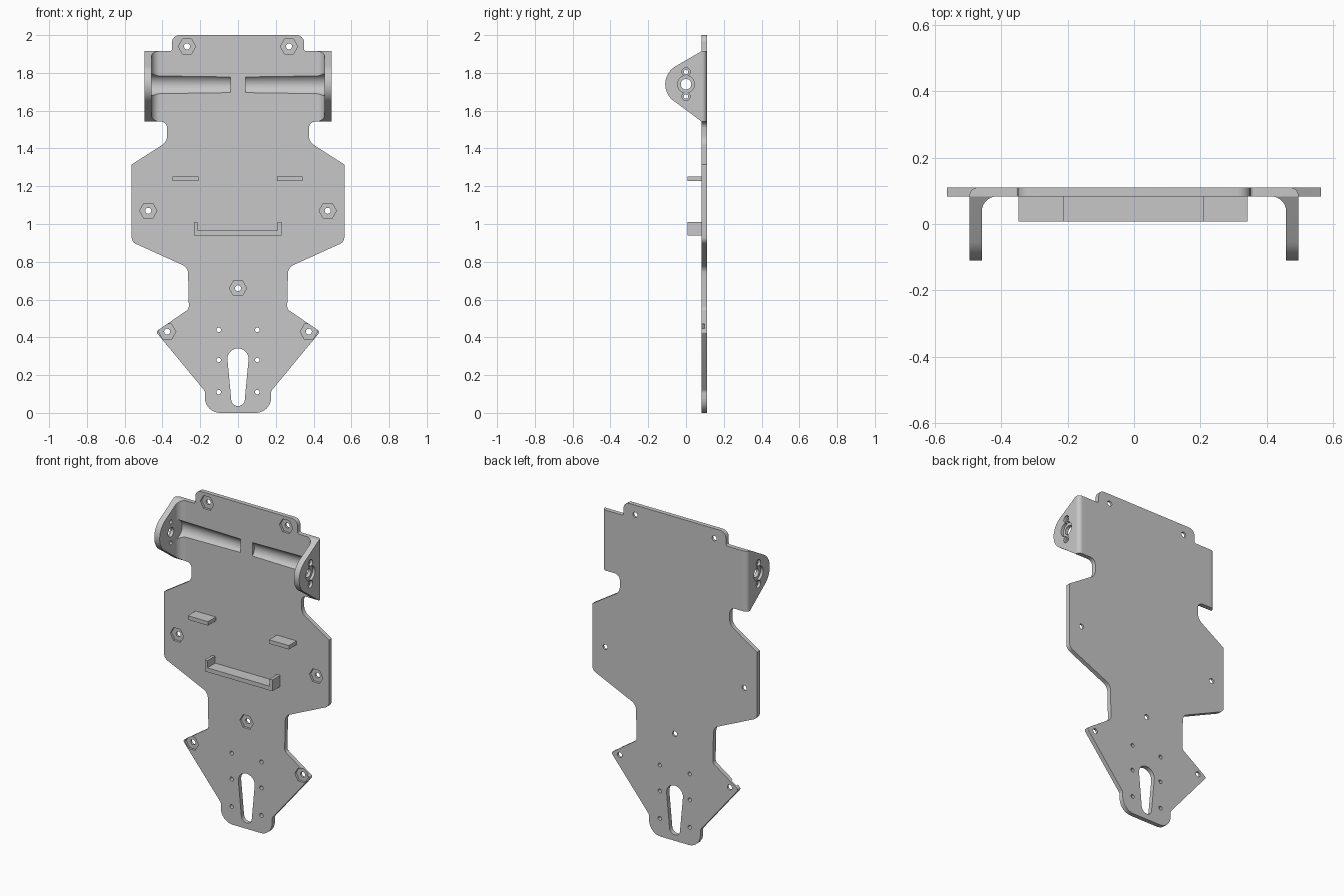
import bpy, bmesh, math
from mathutils import Vector

cube = bpy.data.objects.get("Cube")
if cube:
    bpy.data.objects.remove(cube, do_unlink=True)

grey = bpy.data.materials.new("plain grey")
grey.use_nodes = True
COLOUR = (0.57, 0.57, 0.57, 1)
grey.diffuse_color = COLOUR
grey.node_tree.nodes["Principled BSDF"].inputs["Base Color"].default_value = COLOUR

FRONT, BACK = 0.083, 0.11      # faces of the base plate
PIVOT = 1.74                   # height of the side pivot holes


def rounded(corners, steps=8):
    """Closed outline from (u, v, radius) corners."""
    out = []
    for i, (u, v, r) in enumerate(corners):
        p = Vector((u, v))
        if r == 0:
            out.append(p)
            continue
        a = (Vector(corners[i - 1][:2]) - p).normalized()
        b = (Vector(corners[(i + 1) % len(corners)][:2]) - p).normalized()
        half = a.angle(b) / 2
        middle = (a + b).normalized()
        centre = p + middle * r / math.sin(half)
        s = (p + a * r / math.tan(half) - centre) / r
        e = (p + b * r / math.tan(half) - centre) / r
        sweep = math.pi - 2 * half
        for k in range(steps + 1):
            t = k / steps
            way = s * math.sin((1 - t) * sweep) + e * math.sin(t * sweep)
            out.append(centre + way.normalized() * r)
    return out


def circle(u, v, r, n=24):
    return [Vector((u + r * math.cos(math.tau * k / n),
                    v + r * math.sin(math.tau * k / n))) for k in range(n)]


def prism(name, outline, axis, lo, hi, outline2=None):
    """Extrude an outline along an axis, with an optional different end."""
    place = {"X": lambda p, d: (d, p[0], p[1]),
             "Y": lambda p, d: (p[0], d, p[1]),
             "Z": lambda p, d: (p[0], p[1], d)}[axis]
    bm = bmesh.new()
    a = [bm.verts.new(place(p, lo)) for p in outline]
    b = [bm.verts.new(place(p, hi)) for p in outline2 or outline]
    bm.faces.new(a)
    bm.faces.new(b)
    for i in range(len(a)):
        bm.faces.new((a[i - 1], a[i], b[i], b[i - 1]))
    bmesh.ops.recalc_face_normals(bm, faces=bm.faces)
    mesh = bpy.data.meshes.new(name)
    bm.to_mesh(mesh)
    bm.free()
    mesh.materials.append(grey)
    ob = bpy.data.objects.new(name, mesh)
    bpy.context.collection.objects.link(ob)
    return ob


def box(name, x0, x1, z0, z1):
    return prism(name, [(x0, z0), (x1, z0), (x1, z1), (x0, z1)], "Y", 0.007, 0.09)


def combine(target, other, operation):
    bpy.context.view_layer.objects.active = target
    mod = target.modifiers.new("combine", "BOOLEAN")
    mod.operation, mod.solver, mod.object = operation, "EXACT", other
    bpy.ops.object.modifier_apply(modifier=mod.name)
    bpy.data.objects.remove(other, do_unlink=True)


def cut(target, outline, axis, lo, hi, outline2=None):
    combine(target, prism("cutter", outline, axis, lo, hi, outline2), "DIFFERENCE")


# Base plate
half = [(0.35, 2, 0.04), (0.35, 1.915, 0.01), (0.45, 1.915, 0), (0.45, 1.542, 0),
        (0.375, 1.542, 0.035), (0.375, 1.435, 0.06), (0.563, 1.315, 0),
        (0.563, 0.905, 0.04), (0.265, 0.77, 0.05), (0.26, 0.55, 0.03),
        (0.435, 0.43, 0.012), (0.175, 0.115, 0.03), (0.175, 0, 0.08)]
outline = half + [(-x, z, r) for x, z, r in reversed(half)]
plate = prism("base_plate", rounded(outline), "Y", FRONT, BACK)

# Side ears: curved angle section trimmed to a rounded triangle, with pivot holes
trim = [(0.13, 1.915), (FRONT, 1.915)]
trim += [(0.11 * math.cos(math.radians(a)), PIVOT + 0.11 * math.sin(math.radians(a)))
         for a in range(120, 241, 6)]
trim += [(FRONT, 1.542), (0.13, 1.542)]
for s in (1, -1):
    section = [(0.411, BACK, 0), (0.495, BACK, 0.025), (0.495, -0.2, 0),
               (0.458, -0.2, 0), (0.458, FRONT, 0.045), (0.411, FRONT, 0)]
    section = rounded([(s * x, y, r) for x, y, r in section])
    ear = prism("side_ear", section, "Z", 1.5, 1.95)
    combine(ear, prism("trim", trim, "X", s * 0.3, s * 0.6), "INTERSECT")
    for dz, bore, sink in ((0, 0.028, 0.045), (0.065, 0.012, 0.022), (-0.065, 0.012, 0.022)):
        cut(ear, circle(0, PIVOT + dz, bore), "X", s * 0.44, s * 0.52)
        cut(ear, circle(0, PIVOT + dz, sink), "X", s * 0.478, s * 0.52)
    combine(plate, ear, "UNION")

    # Tapered groove running to each ear
    cut(plate, circle(0.05, PIVOT - 0.003, 0.053, 48), "X", s * 0.04, s * 0.457,
        circle(0.05, PIVOT - 0.003, 0.058, 48))

# Hexagonal nut pockets with bolt holes
for x, z in ((0.27, 1.94), (0.475, 1.07), (0, 0.66), (0.375, 0.43)):
    for s in ((1, -1) if x else (1,)):
        cut(plate, circle(s * x, z, 0.046, 6), "Y", 0.05, 0.097)
        cut(plate, circle(s * x, z, 0.016, 16), "Y", 0.05, 0.15)

# Small mounting holes
for z in (0.44, 0.28, 0.11):
    for s in (1, -1):
        cut(plate, circle(s * 0.102, z, 0.012, 16), "Y", 0.05, 0.15)

# Teardrop slot
slot = [(0.056 * math.cos(t), 0.285 + 0.056 * math.sin(t))
        for t in (math.pi * k / 16 for k in range(17))]
slot += [(0.036 * math.cos(t), 0.072 + 0.036 * math.sin(t))
         for t in (math.pi * (1 + k / 16) for k in range(17))]
cut(plate, slot, "Y", 0.05, 0.15)

# Retaining tabs and tray bracket
box("right_tab", -0.348, -0.21, 1.228, 1.252)
box("left_tab", 0.207, 0.342, 1.228, 1.252)
bracket = [(-0.232, 0.94), (0.23, 0.94), (0.23, 1.01), (0.21, 1.01),
           (0.21, 0.966), (-0.214, 0.966), (-0.214, 1.01), (-0.232, 1.01)]
prism("tray_bracket", bracket, "Y", 0.007, 0.09)

# Smooth rounded parts, keep sharp edges
bpy.ops.object.select_all(action="DESELECT")
plate.select_set(True)
bpy.context.view_layer.objects.active = plate
bpy.ops.object.shade_smooth_by_angle(angle=math.radians(30))
